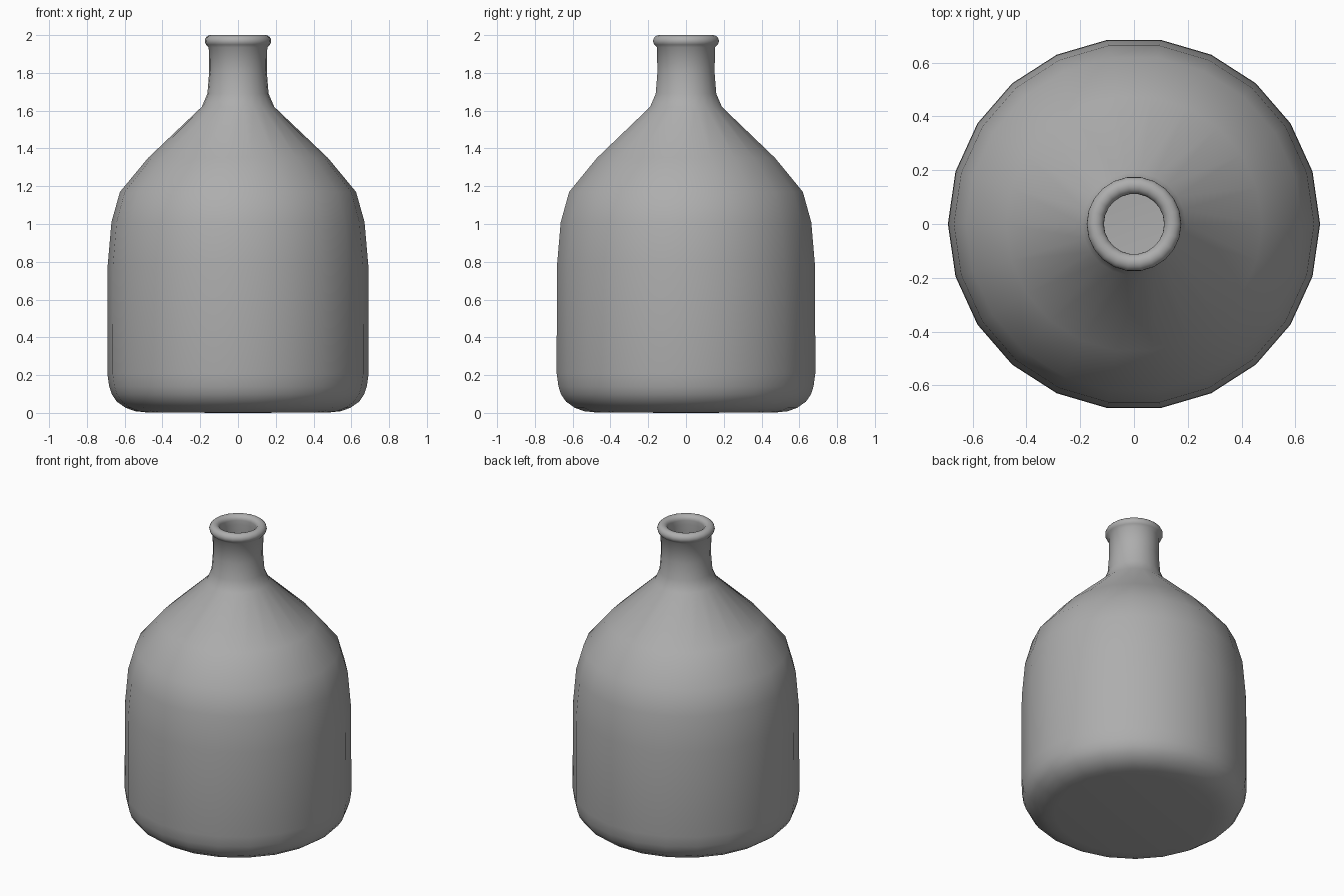
import bpy, bmesh, math

if "Cube" in bpy.data.objects:
    bpy.data.objects.remove(bpy.data.objects["Cube"])

SIDES = 22

# Dark grey finish
grey = bpy.data.materials.new("dark_grey")
grey.diffuse_color = (0.42, 0.42, 0.42, 1)
grey.use_nodes = True
grey.node_tree.nodes["Principled BSDF"].inputs["Base Color"].default_value = grey.diffuse_color


def lathe(name, profile, material, smooth_angle=85):
    """Turn a (radius, height) profile around z; radius 0 ends become centre points."""
    bm = bmesh.new()
    rings = []
    for r, z in profile:
        if r == 0:
            rings.append([bm.verts.new((0, 0, z))] * SIDES)
        else:
            rings.append([bm.verts.new((r * math.cos(2 * math.pi * i / SIDES),
                                        r * math.sin(2 * math.pi * i / SIDES), z))
                          for i in range(SIDES)])
    for a, b in zip(rings, rings[1:]):
        for i in range(SIDES):
            j = (i + 1) % SIDES
            bm.faces.new(list(dict.fromkeys((a[i], a[j], b[j], b[i]))))
    bmesh.ops.recalc_face_normals(bm, faces=bm.faces)
    mesh = bpy.data.meshes.new(name)
    bm.to_mesh(mesh)
    bm.free()
    mesh.materials.append(material)
    obj = bpy.data.objects.new(name, mesh)
    bpy.context.collection.objects.link(obj)
    bpy.context.view_layer.objects.active = obj
    obj.select_set(True)
    bpy.ops.object.shade_smooth_by_angle(angle=math.radians(smooth_angle))
    obj.select_set(False)
    return obj


# Outer skin: base, rounded heel, wall, shoulder and neck
outer = [(0, 0), (0.48, 0.002), (0.545, 0.009), (0.595, 0.027), (0.642, 0.06),
         (0.668, 0.098), (0.682, 0.14), (0.692, 0.21), (0.69, 0.78), (0.67, 1.01),
         (0.625, 1.17), (0.476, 1.35), (0.192, 1.62), (0.162, 1.69), (0.153, 1.8),
         (0.155, 1.935)]

# Rounded lip, from the outside underneath over the top to the mouth
lip = [(0.144 + 0.032 * math.cos(math.radians(a)), 1.969 + 0.031 * math.sin(math.radians(a)))
       for a in range(-40, 181, 20)]

# Inner skin, back down to the inside floor
inner = [(0.114, 1.94), (0.118, 1.68), (0.15, 1.6), (0.45, 1.32), (0.595, 1.15),
         (0.638, 1.0), (0.658, 0.78), (0.658, 0.2), (0.61, 0.08), (0.49, 0.035), (0, 0.03)]

lathe("bottle", outer + lip + inner, grey)
